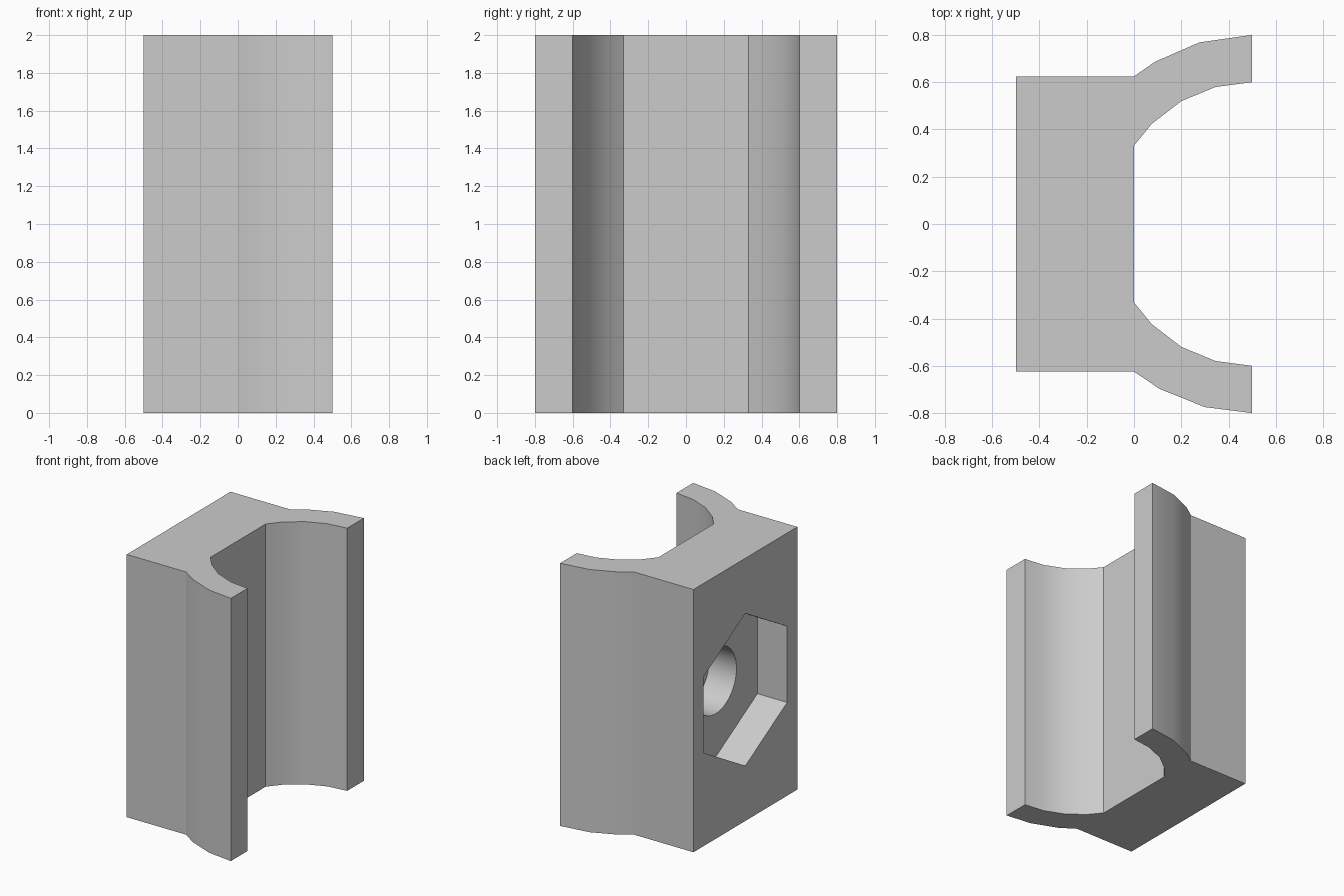
import bpy, bmesh
from math import cos, sin, radians, tau
from mathutils import Vector

cube = bpy.data.objects.get("Cube")
if cube:
    bpy.data.objects.remove(cube, do_unlink=True)

grey = bpy.data.materials.new("plain grey")
grey.use_nodes = True
grey.diffuse_color = (0.6, 0.6, 0.6, 1)
grey.node_tree.nodes["Principled BSDF"].inputs["Base Color"].default_value = (0.6, 0.6, 0.6, 1)


def prism(name, points, sweep):
    """Extrude a closed outline along the sweep vector."""
    bm = bmesh.new()
    face = bm.faces.new([bm.verts.new(p) for p in points])
    ext = bmesh.ops.extrude_face_region(bm, geom=[face])
    moved = [g for g in ext["geom"] if isinstance(g, bmesh.types.BMVert)]
    bmesh.ops.translate(bm, verts=moved, vec=Vector(sweep))
    bmesh.ops.recalc_face_normals(bm, faces=bm.faces)
    mesh = bpy.data.meshes.new(name)
    bm.to_mesh(mesh)
    bm.free()
    mesh.materials.append(grey)
    obj = bpy.data.objects.new(name, mesh)
    bpy.context.collection.objects.link(obj)
    return obj


def ring(x, radius, sides):
    """Regular outline facing x, with a corner at the top."""
    return [(x, radius * sin(tau * i / sides), 1 + radius * cos(tau * i / sides))
            for i in range(sides)]


def arc(radius, angles):
    """Points on a circle centred on the open side."""
    return [(0.5 + radius * cos(radians(a)), radius * sin(radians(a)), 0) for a in angles]


# Clamp body: block with two curved arms
outer_back = arc(0.8, (128.7, 121, 106.2, 90))
inner_back = arc(0.6, (90, 105, 120, 135, 146.4))
inner_front = [(x, -y, z) for x, y, z in reversed(inner_back)]
outer_front = arc(0.8, (-90, -104.5, -119.2, -128.7))
outline = ([(-0.5, -0.6245, 0), (-0.5, 0.6245, 0)] + outer_back + inner_back
           + inner_front + outer_front)
body = prism("clamp_body", outline, (0, 0, 2))

# Hexagonal nut pocket and blind bolt hole
cutters = [prism("nut_pocket_cutter", ring(-0.6, 0.58, 6), (0.35, 0, 0)),
           prism("bolt_hole_cutter", ring(-0.4, 0.25, 48), (0.38, 0, 0))]

bpy.ops.object.select_all(action="DESELECT")
body.select_set(True)
bpy.context.view_layer.objects.active = body
for cutter in cutters:
    cutter.hide_render = True
    mod = body.modifiers.new(cutter.name, "BOOLEAN")
    mod.operation = "DIFFERENCE"
    mod.solver = "EXACT"
    mod.object = cutter
    bpy.ops.object.modifier_apply(modifier=mod.name)
    bpy.data.objects.remove(cutter, do_unlink=True)

bpy.ops.object.shade_smooth_by_angle(angle=radians(30))
